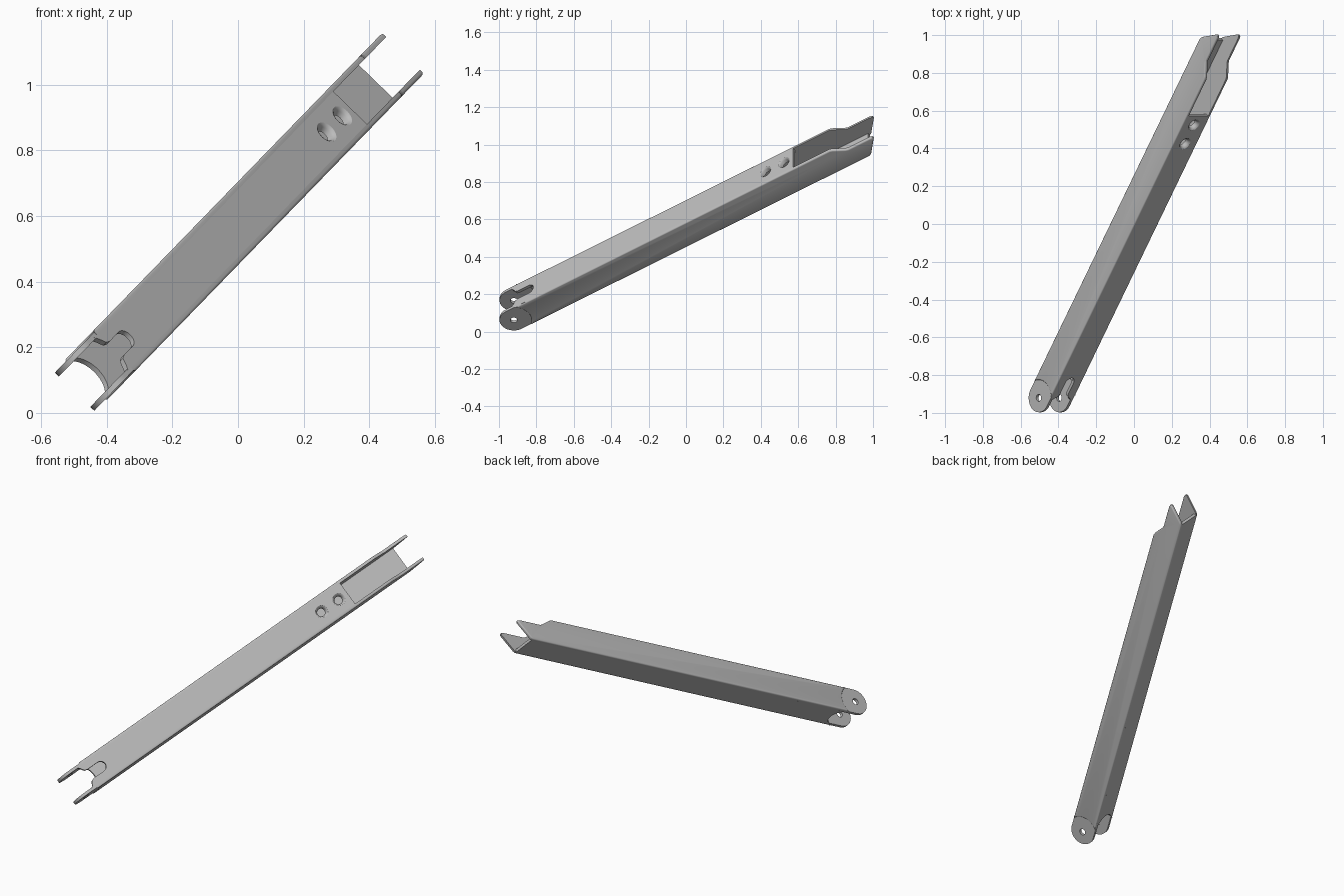
import bpy, bmesh
from math import sin, cos, pi
from mathutils import Matrix, Vector

cube = bpy.data.objects.get("Cube")
if cube:
    bpy.data.objects.remove(cube)

# Beam sizes: s runs along the beam, t through its depth, w across its width
HALF_D, HALF_W, WALL = 0.077, 0.0885, 0.017
IN_D, IN_W = HALF_D - WALL, HALF_W - WALL
EAR_S, EAR_R, EAR_STEP = -1.12, 0.0765, 0.005

metal = bpy.data.materials.new("grey_metal")
metal.use_nodes = True
color = (0.5, 0.5, 0.5, 1)
metal.diffuse_color = color
metal.node_tree.nodes["Principled BSDF"].inputs["Base Color"].default_value = color

# Local frame of the diagonal stance
u = Vector((0.397, 0.822, 0.409)).normalized()
w_axis = Vector((-u.z, 0, u.x)).normalized()
h = w_axis.cross(u)
tilt = Matrix.Translation((0, 0, 0.5775)) @ Matrix((u, h, w_axis)).transposed().to_4x4()
# Swaps depth and width, for sheets that are drawn in the s-w plane
swap = Matrix(((1, 0, 0, 0), (0, 0, 1, 0), (0, 1, 0, 0), (0, 0, 0, 1)))


def add_object(name, bm):
    bmesh.ops.recalc_face_normals(bm, faces=bm.faces)
    bmesh.ops.transform(bm, matrix=tilt, verts=bm.verts)
    mesh = bpy.data.meshes.new(name)
    bm.to_mesh(mesh)
    bm.free()
    mesh.materials.append(metal)
    obj = bpy.data.objects.new(name, mesh)
    bpy.context.collection.objects.link(obj)
    return obj


def sheet(name, outline, holes, lo, hi, flip=False, bevel=0):
    """Flat plate from an outline with holes; bevel rounds the rim at hi."""
    bm = bmesh.new()
    loops = [[bm.verts.new((x, y, lo)) for x, y in pts] for pts in [outline] + holes]
    if holes:
        edges = [bm.edges.new((l[i - 1], l[i])) for l in loops for i in range(len(l))]
        bmesh.ops.triangle_fill(bm, edges=edges, use_beauty=True, normal=(0, 0, 1))
    else:
        bm.faces.new(loops[0])
    base = list(bm.faces)
    top = {v: bm.verts.new((v.co.x, v.co.y, hi)) for l in loops for v in l}
    for f in base:
        bm.faces.new([top[v] for v in f.verts])
    for l in loops:
        for i in range(len(l)):
            a, b = l[i - 1], l[i]
            bm.faces.new((a, b, top[b], top[a]))
    bmesh.ops.recalc_face_normals(bm, faces=bm.faces)
    if bevel:
        rim = [bm.edges.get((top[loops[0][i - 1]], top[loops[0][i]]))
               for i in range(len(outline))]
        bmesh.ops.bevel(bm, geom=rim, offset=bevel, segments=4, profile=0.5,
                        affect="EDGES")
    if flip:
        bmesh.ops.transform(bm, matrix=swap, verts=bm.verts)
    return add_object(name, bm)


def arc(cx, cy, r, start, end, n=20):
    return [(cx + r * cos(start + (end - start) * i / n),
             cy + r * sin(start + (end - start) * i / n)) for i in range(n + 1)]


def circle(cx, cy, r, n=32):
    return arc(cx, cy, r, 0, 2 * pi, n)[:-1]


# Side plates: notched, slanted upper end; lower end hollowed around the ear
plate = arc(EAR_S, 0, 0.095, 0.945, -0.945) + [
    (0.985, -HALF_D), (1.0, -0.072), (1.06, -0.035), (1.075, -0.03),
    (1.215, -0.03), (1.23, -0.026), (1.232, -0.015), (1.157, 0.069), (1.142, HALF_D)]
# Ears: rounded lugs with a pin hole, set slightly inward
ear = arc(EAR_S, 0, EAR_R, pi / 2, 3 * pi / 2) + [(-0.99, -EAR_R), (-0.99, EAR_R)]

parts = []
for side, label in ((1, "right"), (-1, "left")):
    parts.append(sheet(f"side_plate_{label}", plate, [], side * IN_W, side * HALF_W,
                       bevel=0.008))
    parts.append(sheet(f"ear_{label}", ear, [circle(EAR_S, 0, 0.019)],
                       side * (IN_W - EAR_STEP), side * (HALF_W - EAR_STEP)))

# Front wall: flared slot at the lower end and two round holes
FLANGES = (0.57, 0.69)
flare = [(-1.085, IN_W), (-1.072, 0.058), (-1.064, 0.045), (-1.057, 0.035), (-1.04, 0.03)]
front = ([(0.75, -IN_W), (0.75, IN_W)] + flare + arc(-0.97, 0, 0.03, pi / 2, -pi / 2)
         + [(s, -w) for s, w in reversed(flare)])
parts.append(sheet("front_wall", front, [circle(s, 0, 0.036) for s in FLANGES],
                   -IN_D, -HALF_D, flip=True))

# Back wall with a curved lower end
back = [(1.144, -IN_W), (1.144, IN_W)] + arc(-1.075, 0, 0.08, 1.105, -1.105)
parts.append(sheet("back_wall", back, [], IN_D, HALF_D, flip=True))

# Funnel-shaped flanges pressed into the front wall
for i, s in enumerate(FLANGES):
    bm = bmesh.new()
    rings = [[bm.verts.new((x, t, z)) for x, z in circle(s, 0, r)]
             for r, t in ((0.036, -HALF_D), (0.031, -0.074), (0.026, -0.067), (0.022, -0.05))]
    for a, b in zip(rings, rings[1:]):
        for k in range(len(a)):
            bm.faces.new((a[k - 1], a[k], b[k], b[k - 1]))
    parts.append(add_object(f"hole_flange_{i + 1}", bm))

bpy.ops.object.select_all(action="DESELECT")
for obj in parts:
    obj.select_set(True)
bpy.context.view_layer.objects.active = parts[0]
bpy.ops.object.shade_smooth_by_angle(angle=0.6)
